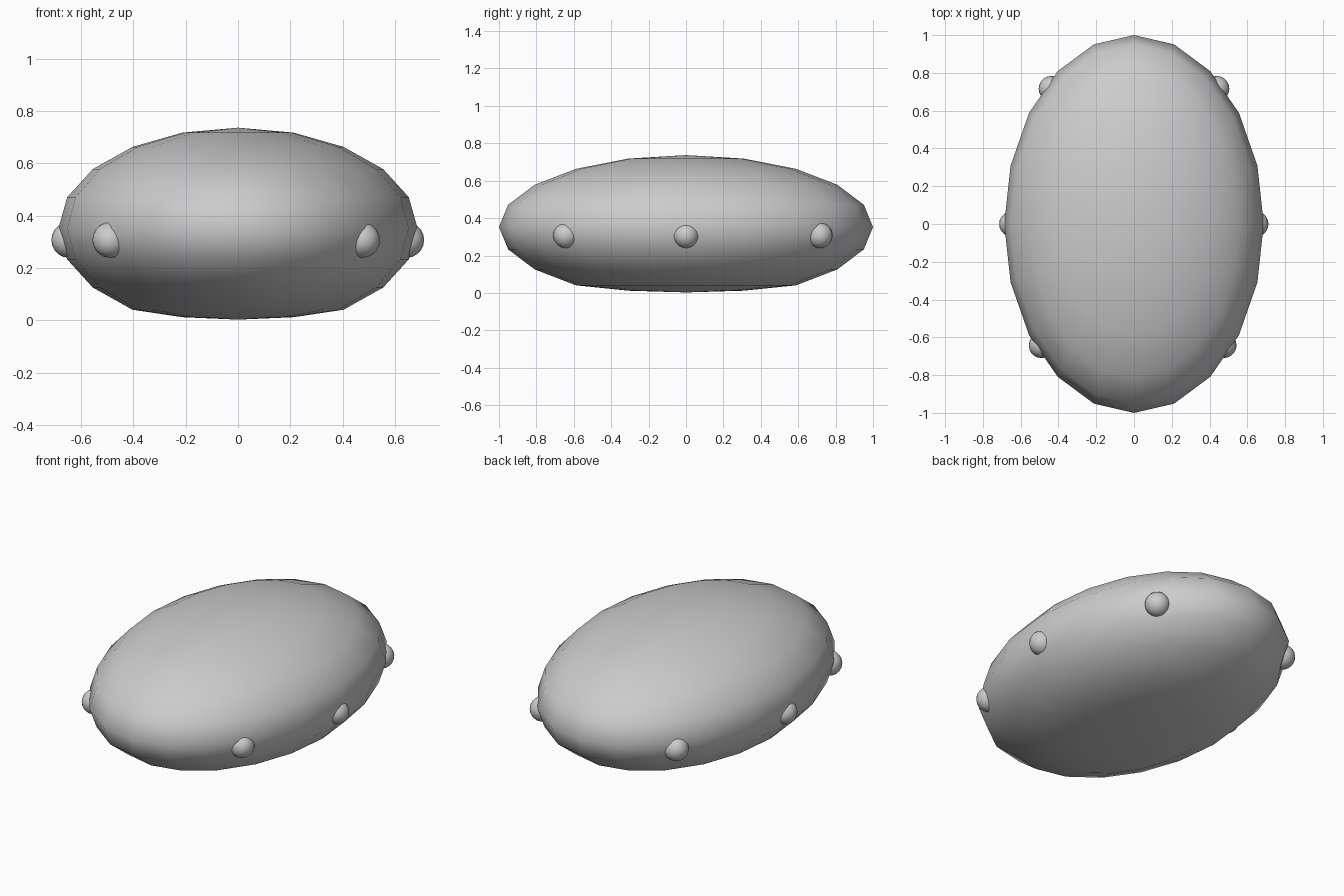
import bpy

if "Cube" in bpy.data.objects:
    bpy.data.objects.remove(bpy.data.objects["Cube"])

# Body: squashed low-ring sphere with a flattened underside
CENTRE, HALF_H = 0.352, 0.385
bpy.ops.mesh.primitive_uv_sphere_add(segments=20, ring_count=10, radius=1)
body = bpy.context.object
body.name = "body"
limit = 0.037
for v in body.data.vertices:
    z = CENTRE + HALF_H * v.co.z
    if z < limit:
        z = limit + (z - limit) * 0.49
    v.co = (v.co.x * 0.687, v.co.y, max(z, 0.0))
bpy.ops.object.shade_smooth()


# Small round knobs set into the rim
def knob(name, x, y, z=0.307, r=0.068):
    bpy.ops.mesh.primitive_uv_sphere_add(segments=20, ring_count=10, radius=r,
                                         location=(x, y, z))
    bpy.context.object.name = name
    bpy.ops.object.shade_smooth()


for name, x, y in [("front_left_knob", -0.489, -0.642),
                   ("front_right_knob", 0.475, -0.642),
                   ("left_knob", -0.646, 0.0),
                   ("right_knob", 0.644, 0.0),
                   ("back_left_knob", -0.437, 0.716),
                   ("back_right_knob", 0.437, 0.716)]:
    knob(name, x, y)
